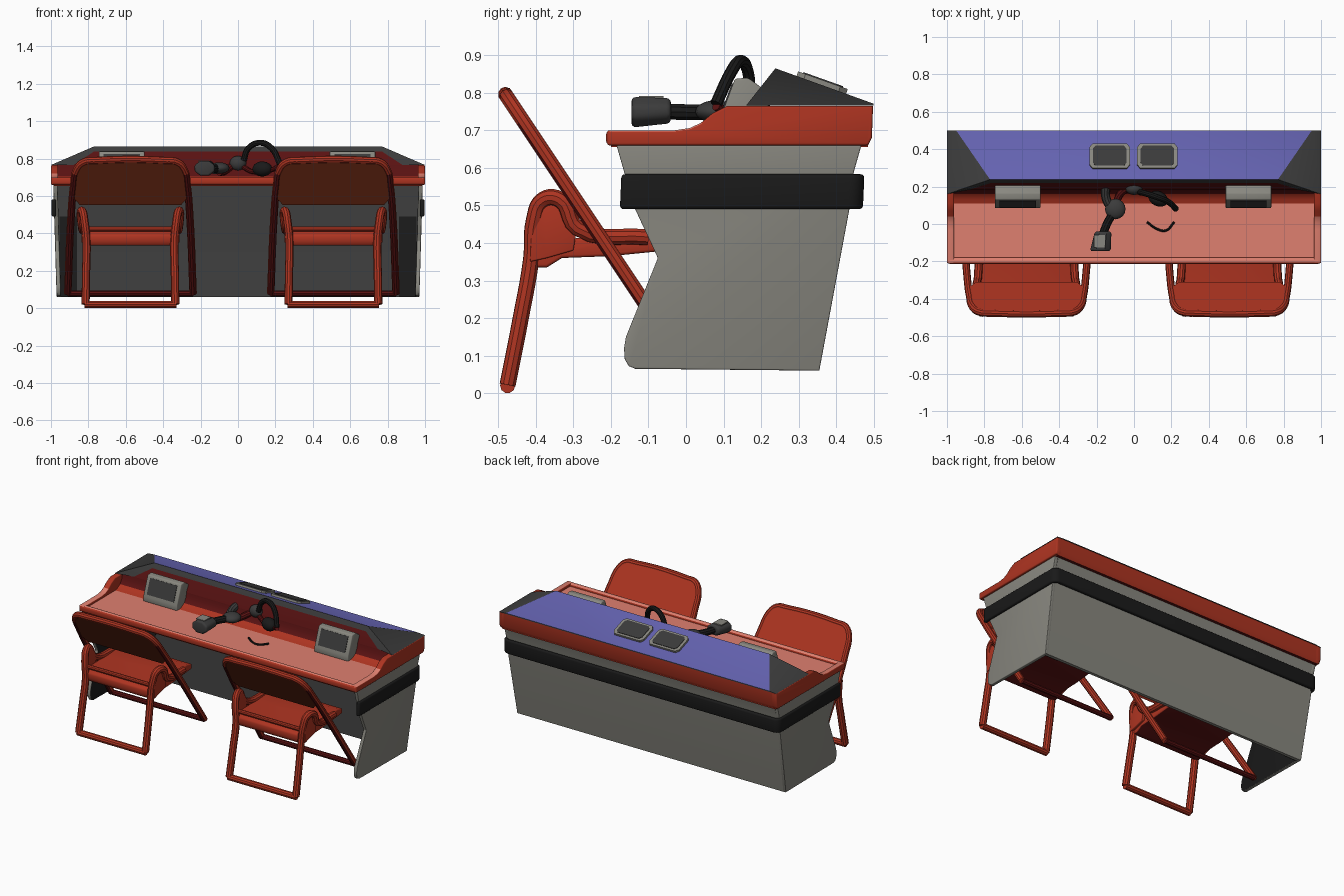
import bpy, bmesh, math
from mathutils import Vector

if "Cube" in bpy.data.objects:
    bpy.data.objects.remove(bpy.data.objects["Cube"])


def material(name, r, g, b):
    m = bpy.data.materials.new(name)
    m.diffuse_color = (r, g, b, 1)
    m.use_nodes = True
    m.node_tree.nodes["Principled BSDF"].inputs["Base Color"].default_value = m.diffuse_color
    return m


RED = material("orange red", 0.42, 0.034, 0.015)
SALMON = material("worn salmon", 0.74, 0.215, 0.16)
BROWN = material("dark red brown", 0.16, 0.024, 0.008)
MAROON = material("dark maroon", 0.10, 0.006, 0.006)
GREY = material("warm grey", 0.25, 0.245, 0.215)
DARK = material("dark grey", 0.044, 0.044, 0.044)
BLACK = material("black", 0.010, 0.010, 0.010)
BLUE = material("violet blue", 0.135, 0.13, 0.46)


def build(name, verts, faces, mats, rule=None, bevel=0.0):
    """Mesh with consistent normals; rule(normal, centre) gives the material index."""
    me = bpy.data.meshes.new(name)
    bm = bmesh.new()
    vs = [bm.verts.new(v) for v in verts]
    for f in faces:
        bm.faces.new([vs[i] for i in f])
    bmesh.ops.recalc_face_normals(bm, faces=bm.faces)
    if rule:
        for f in bm.faces:
            f.material_index = int(rule(f.normal, f.calc_center_median()))
    bm.to_mesh(me)
    bm.free()
    for m in mats:
        me.materials.append(m)
    ob = bpy.data.objects.new(name, me)
    bpy.context.collection.objects.link(ob)
    if bevel:
        b = ob.modifiers.new("bevel", "BEVEL")
        b.width, b.segments, b.limit_method = bevel, 3, "ANGLE"
        b.angle_limit = math.radians(40)
    return ob


def loft(name, a, b, mats, rule=None, bevel=0.0):
    """Closed solid between two matching outlines."""
    n = len(a)
    faces = [range(n), range(n, 2 * n)]
    faces += [(i, (i + 1) % n, n + (i + 1) % n, n + i) for i in range(n)]
    return build(name, list(a) + list(b), faces, mats, rule, bevel)


def prism(name, prof, x0, x1, mats, rule=None, bevel=0.0):
    return loft(name, [(x0, y, z) for y, z in prof], [(x1, y, z) for y, z in prof], mats, rule, bevel)


def box(name, x0, x1, y0, y1, z0, z1, mats, rule=None, bevel=0.0):
    return prism(name, [(y0, z0), (y1, z0), (y1, z1), (y0, z1)], x0, x1, mats, rule, bevel)


def tube(name, pts, r, mat, smooth=True):
    cu = bpy.data.curves.new(name, "CURVE")
    cu.dimensions = "3D"
    cu.bevel_depth, cu.bevel_resolution, cu.use_fill_caps = r, 3, True
    sp = cu.splines.new("BEZIER" if smooth else "POLY")
    if smooth:
        cu.resolution_u = 5
        sp.bezier_points.add(len(pts) - 1)
        for p, co in zip(sp.bezier_points, pts):
            p.co = co
            p.handle_left_type = p.handle_right_type = "AUTO"
    else:
        sp.points.add(len(pts) - 1)
        for p, co in zip(sp.points, pts):
            p.co = (*co, 1)
    cu.materials.append(mat)
    ob = bpy.data.objects.new(name, cu)
    bpy.context.collection.objects.link(ob)


def blob(name, loc, size, mat, rot=(0, 0, 0)):
    bpy.ops.mesh.primitive_uv_sphere_add(segments=16, ring_count=10, location=loc, rotation=rot)
    ob = bpy.context.object
    ob.name, ob.scale = name, size
    ob.data.materials.append(mat)


# Hollow grey pedestal: two side panels and a leaning back panel, dark inside
side = [(-0.185, 0.66), (-0.165, 0.59), (-0.14, 0.5), (-0.075, 0.36), (-0.16, 0.15), (-0.165, 0.12),
        (-0.163, 0.09), (-0.152, 0.072), (-0.135, 0.065), (0.355, 0.06), (0.435, 0.49), (0.447, 0.59), (0.467, 0.66)]
for s, label in ((-1, "left"), (1, "right")):
    outer = [(s * (0.968 + 0.03 * z), y, z) for y, z in side]
    inner = [(s * (0.945 + 0.03 * z), y, z) for y, z in side]
    loft(label + "_side_panel", outer, inner, [GREY, BLACK], lambda n, c, s=s: n.x * s < -0.5, 0.004)
    # Darker strip of the inside next to the side panel
    prism(label + "_inner_strip", [(0.332, 0.06), (0.337, 0.06), (0.415, 0.49), (0.41, 0.49)],
          s * 0.86, s * 0.955, [BLACK])
back = [(0.335, 0.06), (0.355, 0.06), (0.435, 0.49), (0.447, 0.59), (0.467, 0.66), (0.44, 0.66), (0.413, 0.49)]
prism("back_panel", back, -0.965, 0.965, [GREY, DARK], lambda n, c: n.y < -0.5)

# Black bumper band around the sides and back
hw, corner = 0.997, []
for i in range(6):
    a = math.pi / 2 * i / 5
    corner.append((math.cos(a), math.sin(a)))


def band_path(off):
    half = [(hw - off, -0.172)] + [(hw - 0.04 + (0.04 - off) * c, 0.435 + (0.04 - off) * s) for c, s in corner]
    return half + [(-x, y) for x, y in reversed(half)]


ring = band_path(0) + list(reversed(band_path(0.025)))
loft("bumper_band", [(x, y - 0.004, 0.49) for x, y in ring], [(x, y, 0.583) for x, y in ring], [BLACK], None, 0.01)

# Worktop tray with lip, side walls and inner back wall
box("worktop", -0.985, 0.985, -0.2, 0.485, 0.655, 0.683, [RED, SALMON, MAROON],
    lambda n, c: 1 if n.z > 0.6 else 2 if n.z < -0.6 else 0)
box("front_lip", -0.997, 0.997, -0.213, -0.18, 0.66, 0.7, [RED, SALMON], lambda n, c: n.z > 0.6, 0.012)
wall = [(-0.21, 0.66), (0.485, 0.66), (0.495, 0.68), (0.498, 0.765), (0.11, 0.765), (0.07, 0.745),
        (0.04, 0.72), (0.01, 0.706), (-0.03, 0.7), (-0.21, 0.7)]
for s, label in ((-1, "left"), (1, "right")):
    prism(label + "_tray_wall", wall, s * 0.962, s, [RED, SALMON],
          lambda n, c: n.z > 0.6 and c.y < 0.05, 0.006)
prism("rear_tray_wall", [(0.46, 0.66), (0.485, 0.66), (0.495, 0.68), (0.498, 0.765), (0.46, 0.765)],
      -0.99, 0.99, [RED])
prism("inner_back_wall", [(0.08, 0.675), (0.13, 0.688), (0.16, 0.705), (0.178, 0.735), (0.185, 0.765),
                          (0.46, 0.765), (0.46, 0.675)], -0.97, 0.97, [RED, MAROON], lambda n, c: n.z < 0.7 and c.y < 0.4)

# Sloping hood: blue top, dark ends, dark brow edge, maroon wall beneath it
hood = []
for s in (-1, 1):
    hood += [(s, 0.16, 0.766), (s, 0.5, 0.766), (s * 0.95, 0.499, 0.771), (s * 0.77, 0.238, 0.865),
             (s * 0.77, 0.218, 0.838), (s * 0.88, 0.183, 0.766)]
hood_faces = [(2, 3, 9, 8), (3, 4, 10, 9), (4, 5, 11, 10), (1, 2, 8, 7), (0, 1, 7, 6, 11, 5)]
for k in (0, 6):
    hood_faces += [(k, k + 1, k + 2, k + 3), (k, k + 3, k + 4, k + 5)]


def hood_rule(n, c):
    if abs(c.x) > 0.1:
        return 1
    if n.z > 0.8:
        return 0
    return 2 if n.y < -0.1 and c.z < 0.83 else 1


build("hood", hood, hood_faces, [BLUE, DARK, MAROON], hood_rule)

# Two grilles on the hood
slope = Vector((0, 0.264, -0.094)).normalized()
norm = Vector((0, -slope.z, slope.y))


def grille(name, cx, w, l, h0, h1, mat):
    o = Vector((cx, 0.36, 0.82))
    c = [(-w, -l * .7), (-w * .85, -l), (w * .85, -l), (w, -l * .7), (w, l * .7), (w * .85, l), (-w * .85, l), (-w, l * .7)]
    lay = [[o + Vector((u, 0, 0)) + slope * v + norm * h for u, v in c] for h in (h0, h1)]
    loft(name, lay[0], lay[1], [mat])


for cx in (-0.13, 0.125):
    grille("grille_frame", cx, 0.108, 0.07, -0.01, 0.014, GREY)
    grille("grille_mesh", cx, 0.09, 0.056, 0.0, 0.017, DARK)

# Desk monitors with tilted screens
mon = [(0.085, 0.68), (0.085, 0.715), (0.13, 0.837), (0.165, 0.84), (0.22, 0.80), (0.22, 0.68)]
for cx in (-0.622, 0.612):
    prism("monitor_case", mon, cx - 0.122, cx + 0.122, [GREY], None, 0.006)
    prism("monitor_screen", [(0.087, 0.73), (0.122, 0.825), (0.13, 0.822), (0.095, 0.727)],
          cx - 0.097, cx + 0.097, [DARK])

# Desk microphone: faceted head, grip and arm lying across the worktop
oct8 = [(math.cos(math.pi * (i + .5) / 4), math.sin(math.pi * (i + .5) / 4)) for i in range(8)]
loft("microphone_head", [(-0.18 + 0.06 * c, -0.145, 0.748 + 0.044 * s) for c, s in oct8],
     [(-0.165 + 0.048 * c, -0.04, 0.752 + 0.036 * s) for c, s in oct8], [DARK], None, 0.012)
box("microphone_head_cap", -0.215, -0.155, -0.125, -0.06, 0.784, 0.791, [GREY])
blob("microphone_grip", (-0.10, 0.08, 0.75), (0.055, 0.055, 0.03), DARK, (0, 0, 0.4))
tube("microphone_neck", [(-0.165, -0.05, 0.75), (-0.14, 0.01, 0.748), (-0.11, 0.06, 0.748)], 0.022, BLACK)
tube("microphone_arm", [(-0.12, 0.08, 0.74), (-0.15, 0.14, 0.75), (-0.15, 0.22, 0.77)], 0.024, DARK)
tube("microphone_stand", [(-0.1, 0.08, 0.73), (-0.08, 0.15, 0.73), (-0.03, 0.2, 0.76)], 0.02, MAROON)

# Headset with band, ear cups and cable
tube("headset_band", [(0.03, 0.17, 0.79), (0.055, 0.165, 0.855), (0.12, 0.145, 0.885), (0.18, 0.12, 0.855),
                      (0.225, 0.08, 0.77)], 0.016, BLACK)
blob("headset_cup", (0.0, 0.19, 0.775), (0.045, 0.035, 0.04), DARK)
blob("headset_cup", (0.13, 0.135, 0.745), (0.055, 0.04, 0.04), BLACK, (0.3, 0, -0.4))
tube("headset_boom", [(0.02, 0.18, 0.76), (0.08, 0.16, 0.73), (0.18, 0.12, 0.74), (0.225, 0.08, 0.765)], 0.013, MAROON)
tube("headset_cable", [(0.07, 0.01, 0.689), (0.12, -0.025, 0.689), (0.17, -0.035, 0.689), (0.215, 0.01, 0.689)], 0.006, BLACK)


# Folding chairs
def lean(x, z, off=0.0):
    return (x, -0.477 + (0.79 - z) / 1.5 - 0.83 * off, z - 0.55 * off)


def chair(cx):
    def at(p):
        return (p[0] + cx, p[1], p[2])
    # Leaning frame that holds the backrest and forms the far legs
    half = [(0.335, 0.08), (0.317, 0.5), (0.303, 0.66), (0.288, 0.74), (0.25, 0.782), (0.18, 0.79)]
    path = half + [(-x, z) for x, z in reversed(half)]
    tube("chair_frame", [at(lean(x, z)) for x, z in path], 0.02, RED)
    tube("chair_far_rail", [at(lean(s * 0.335, 0.08)) for s in (-1, 1)], 0.017, MAROON, False)
    panel = [(0.27, 0.56), (0.305, 0.6), (0.303, 0.66), (0.288, 0.74), (0.25, 0.782), (0.18, 0.79)]
    panel += [(-x, z) for x, z in reversed(panel)]
    loft("chair_backrest", [at(lean(x, z, 0.016)) for x, z in panel], [at(lean(x, z, -0.016)) for x, z in panel],
         [RED, BROWN], lambda n, c: n.y < -0.5 and n.z < -0.3)
    # Near legs, bent forward over the seat hinge
    for s in (-1, 1):
        leg = [(0.24, -0.475, 0.022), (0.237, -0.44, 0.2), (0.235, -0.412, 0.36), (0.245, -0.405, 0.46),
               (0.255, -0.38, 0.515), (0.265, -0.335, 0.515), (0.26, -0.29, 0.44), (0.25, -0.1, 0.415)]
        tube("chair_leg", [at((s * x, y, z)) for x, y, z in leg], 0.022, RED)
        hinge = [(-0.415, 0.35), (-0.41, 0.48), (-0.38, 0.525), (-0.33, 0.525), (-0.29, 0.44), (-0.3, 0.38), (-0.37, 0.36)]
        prism("chair_hinge_plate", hinge, cx + s * 0.24, cx + s * 0.262, [RED], None, 0.004)
    tube("chair_foot_rail", [at((s * 0.245, -0.475, 0.02)) for s in (-1, 1)], 0.02, RED, False)
    tube("chair_back_rail", [at((s * 0.24, -0.4, 0.425)) for s in (-1, 1)], 0.014, RED, False)
    # Seat with a thick rolled rear edge and dark underside
    seat = [(-0.405, 0.335), (-0.418, 0.36), (-0.415, 0.39), (-0.39, 0.41), (-0.2, 0.415), (-0.05, 0.43),
            (0.0, 0.415), (0.0, 0.385), (-0.2, 0.365), (-0.33, 0.36), (-0.37, 0.335)]
    prism("chair_seat", seat, cx - 0.245, cx + 0.245, [RED, MAROON], lambda n, c: n.z < -0.8, 0.008)


for cx in (-0.575, 0.51):
    chair(cx)

# Turn everything into meshes and smooth soft edges
bpy.ops.object.select_all(action="SELECT")
bpy.context.view_layer.objects.active = bpy.data.objects["hood"]
bpy.ops.object.convert(target="MESH")
bpy.ops.object.shade_smooth_by_angle(angle=math.radians(35))

# Dark underside of the leaning chair frames
for ob in bpy.data.objects:
    if ob.name.startswith("chair_frame"):
        ob.data.materials.append(MAROON)
        for p in ob.data.polygons:
            if p.normal.y * 0.83 + p.normal.z * 0.55 < -0.45 and p.center.z < 0.72:
                p.material_index = 1
